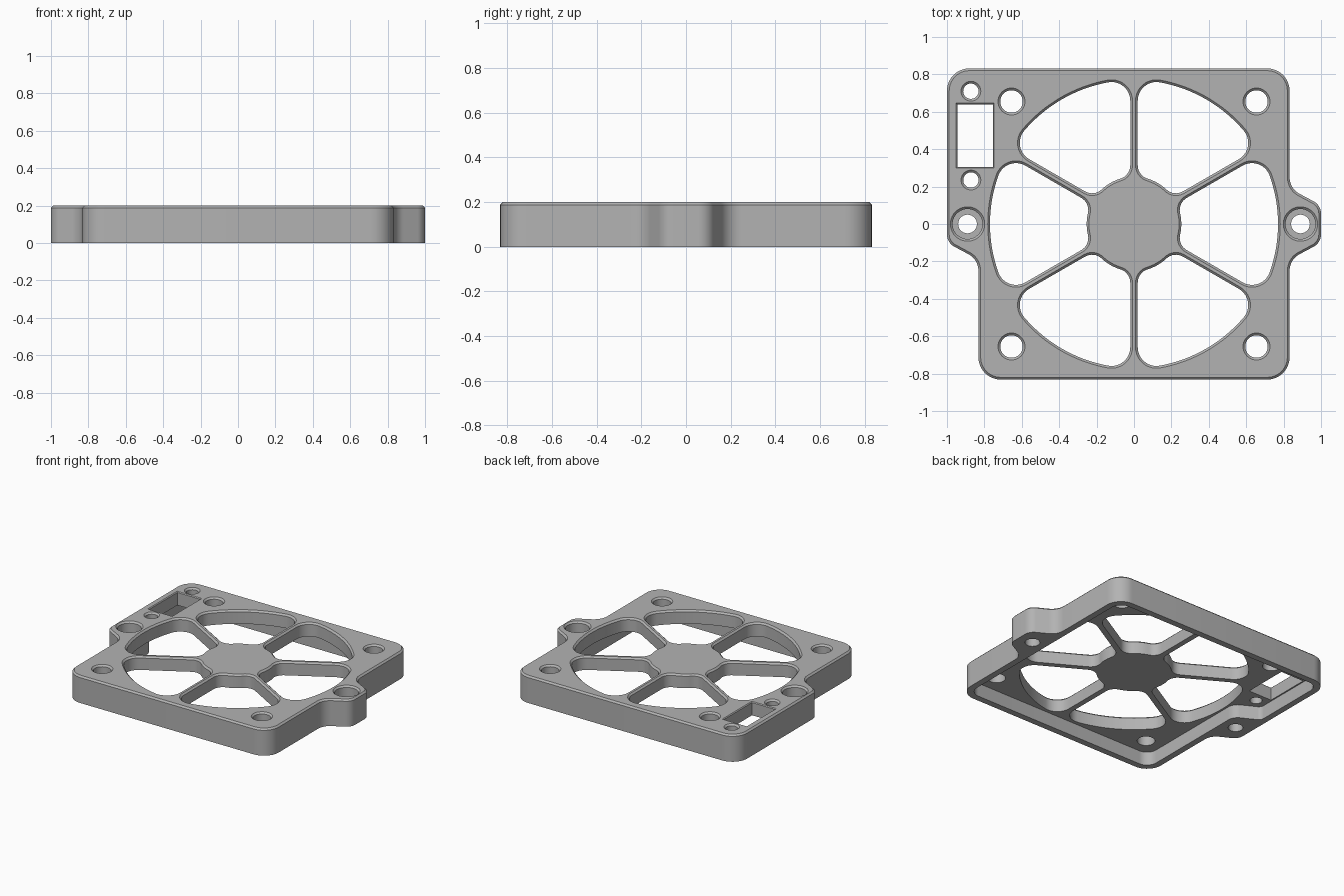
import bpy, bmesh, math
from mathutils import Vector

if "Cube" in bpy.data.objects:
    bpy.data.objects.remove(bpy.data.objects["Cube"])

HEIGHT, CEILING, CHAMFER = 0.2, 0.1, 0.012
HALF = 0.832          # half width of the square frame


def arc(center, radius, start, end, steps):
    return [Vector((center[0] + radius * math.cos(start + (end - start) * i / steps),
                    center[1] + radius * math.sin(start + (end - start) * i / steps)))
            for i in range(steps + 1)]


def circle(x, y, radius):
    return arc((x, y), radius, 0, math.tau, 40)[:-1]


def rounded(corners, steps=10):
    """Counter-clockwise outline from (x, y, fillet radius) corners."""
    points = []
    for i, (x, y, r) in enumerate(corners):
        p = Vector((x, y))
        a = (Vector(corners[i - 1][:2]) - p).normalized()
        b = (Vector(corners[(i + 1) % len(corners)][:2]) - p).normalized()
        if r == 0:
            points.append(p)
            continue
        half = a.angle(b) / 2
        center = p + (a + b).normalized() * r / math.sin(half)
        p0, p1 = p + a * r / math.tan(half), p + b * r / math.tan(half)
        s, e = p0 - center, p1 - center
        start = math.atan2(s.y, s.x)
        sweep = (math.atan2(e.y, e.x) - start + math.pi) % math.tau - math.pi
        points += arc(center, r, start, start + sweep, steps)
    return points


def grow(points, amount):
    """Offset a counter-clockwise outline outward."""
    result = []
    for i, p in enumerate(points):
        d0 = (p - points[i - 1]).normalized()
        d1 = (points[(i + 1) % len(points)] - p).normalized()
        n0, n1 = Vector((d0.y, -d0.x)), Vector((d1.y, -d1.x))
        result.append(p + (n0 + n1) * amount / (1 + n0.dot(n1)))
    return result


def loft(bm, points, profile):
    """Closed solid through (z, offset) levels of one outline."""
    rings = [[bm.verts.new((p.x, p.y, z)) for p in grow(points, offset)]
             for z, offset in profile]
    count = len(points)
    for low, high in zip(rings, rings[1:]):
        for i in range(count):
            j = (i + 1) % count
            bm.faces.new((low[i], low[j], high[j], high[i]))
    bm.faces.new(rings[0][::-1])
    bm.faces.new(rings[-1])


def make_object(name, solids):
    bm = bmesh.new()
    for points, profile in solids:
        loft(bm, points, profile)
    bmesh.ops.recalc_face_normals(bm, faces=bm.faces)
    mesh = bpy.data.meshes.new(name)
    bm.to_mesh(mesh)
    bm.free()
    obj = bpy.data.objects.new(name, mesh)
    bpy.context.collection.objects.link(obj)
    return obj


def vent(angle, outer=0.77, inner=0.253, gap=0.02, r_out=0.1, r_in=0.075):
    """Fan opening between two spokes, with rounded corners."""
    half = math.radians(30)

    def corner(r, reach):
        v = gap + r
        u = math.sqrt(reach ** 2 - v ** 2)
        return u, v, math.atan2(v, u)

    def place(u, v):
        return (u * math.cos(half) + v * math.sin(half),
                -u * math.sin(half) + v * math.cos(half))

    uo, vo, ao = corner(r_out, outer - r_out)
    ui, vi, ai = corner(r_in, inner + r_in)
    side = arc(place(ui, vi), r_in, ai - half - math.pi, -half - math.pi / 2, 8)
    side = arc((0, 0), inner, 0, ai - half, 6)[:-1] + [
        p for p in arc(place(ui, vi), r_in, math.pi + ai - half,
                       math.pi * 1.5 - half, 8)]
    side += arc(place(uo, vo), r_out, -math.pi / 2 - half, ao - half, 10)
    side += arc((0, 0), outer, ao - half, 0, 8)[1:]
    mirrored = [Vector((p.x, -p.y)) for p in reversed(side[1:-1])]
    c, s = math.cos(angle), math.sin(angle)
    return [Vector((c * p.x - s * p.y, s * p.x + c * p.y)) for p in side + mirrored]


# Outer body: square frame, two ears and the extended left rear block
body_outline = rounded([
    (HALF, -HALF, 0.12), (HALF, -0.19, 0.1), (1, -0.1, 0.075),
    (1, 0.1, 0.075), (HALF, 0.19, 0.1), (HALF, HALF, 0.12),
    (-1, HALF, 0.12), (-1, -0.1, 0.075), (-HALF, -0.19, 0.1),
    (-HALF, -HALF, 0.12)])
body = make_object("fan_cover", [
    (body_outline, [(0, 0), (HEIGHT - CHAMFER, 0), (HEIGHT, -CHAMFER)])])

# Hollow underside that leaves a skirt and solid ears
w = 0.785
cavity_outline = rounded([
    (w, -w, 0.08), (w, w, 0.08), (-0.955, w, 0.08), (-0.955, 0.19, 0.04),
    (-w, 0.1, 0.08), (-w, -w, 0.08)])
cavity = make_object("cavity_cutter", [(cavity_outline, [(-0.1, 0), (CEILING, 0)])])

# Openings, each with a chamfered upper rim
flare = [(HEIGHT - CHAMFER, 0), (HEIGHT + CHAMFER, 2 * CHAMFER)]
through = [(0.05, 0)] + flare
stepped = [(-0.1, -0.03), (CEILING, -0.03), (CEILING, 0)] + flare
openings = [(vent(math.radians(60 * i)), through) for i in range(6)]
for sx in (-1, 1):
    openings.append((circle(sx * 0.89, 0, 0.08), stepped))
    for sy in (-1, 1):
        openings.append((circle(sx * 0.655, sy * 0.655, 0.06), through))
for y in (0.235, 0.71):
    openings.append((circle(-0.872, y, 0.041), through))
slot = rounded([(-0.945, 0.305, 0), (-0.755, 0.305, 0),
                (-0.755, 0.64, 0), (-0.945, 0.64, 0)])
openings.append((slot, [(0.05, 0), (HEIGHT - 0.006, 0), (HEIGHT + 0.006, 0.012)]))
holes = make_object("opening_cutter", openings)

# Cut the body
bpy.ops.object.select_all(action='DESELECT')
bpy.context.view_layer.objects.active = body
body.select_set(True)
for cutter in (cavity, holes):
    cutter.hide_render = True
    mod = body.modifiers.new(cutter.name, 'BOOLEAN')
    mod.operation = 'DIFFERENCE'
    mod.solver = 'EXACT'
    mod.object = cutter
    bpy.ops.object.modifier_apply(modifier=mod.name)
    bpy.data.objects.remove(cutter)

# Plain grey finish
grey = bpy.data.materials.new("matte grey")
grey.use_nodes = True
colour = (0.45, 0.45, 0.45, 1)
grey.diffuse_color = colour
grey.node_tree.nodes["Principled BSDF"].inputs["Base Color"].default_value = colour
body.data.materials.clear()
body.data.materials.append(grey)
bpy.ops.object.shade_smooth_by_angle(angle=math.radians(30))
